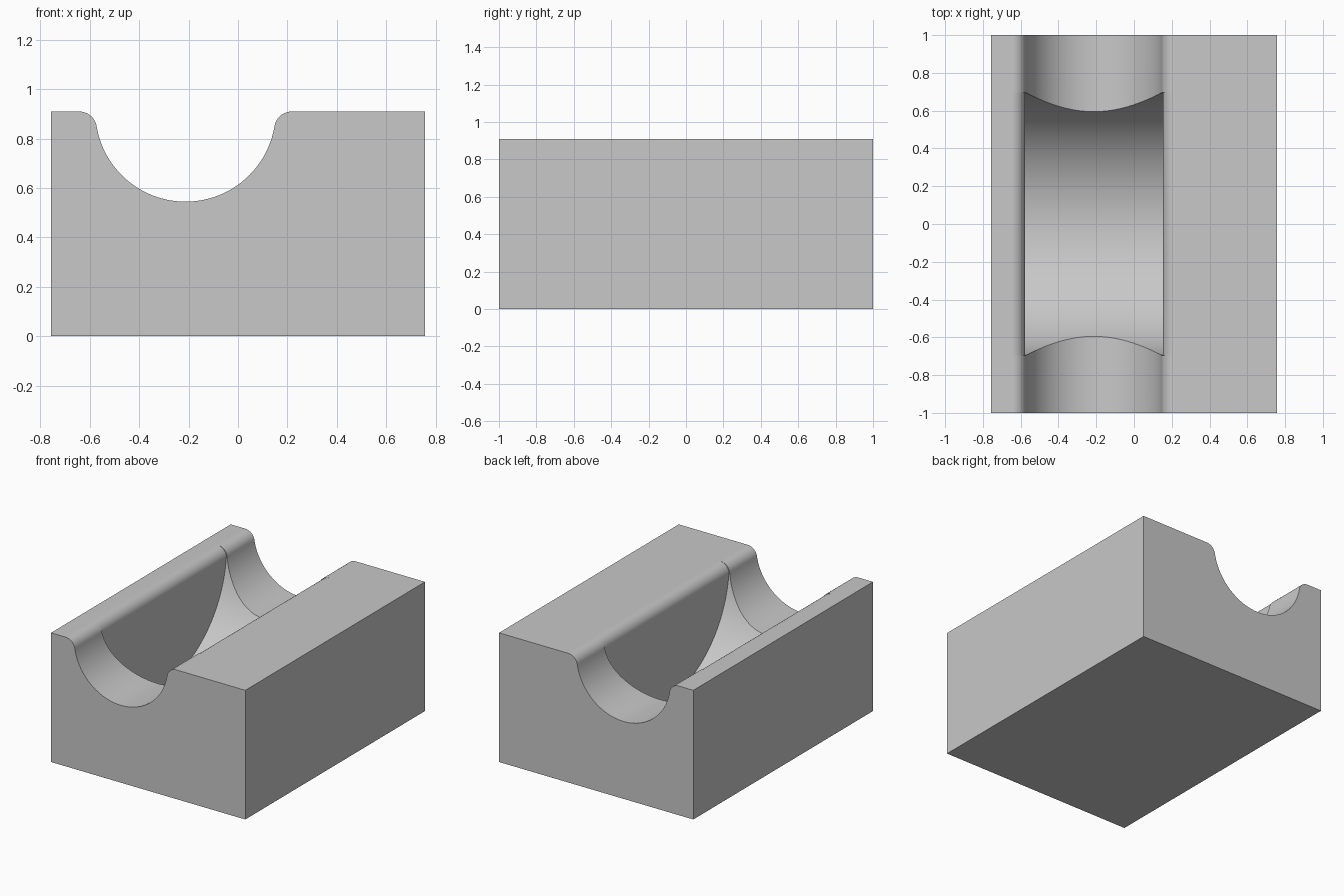
import bpy
import bmesh
from math import sin, cos, pi, atan2, sqrt

cube = bpy.data.objects.get("Cube")
if cube:
    bpy.data.objects.remove(cube, do_unlink=True)

HALF_X, HALF_Y, TOP = 0.757, 1.0, 0.91
CX = -0.2125                 # centre line of the channel
R = 0.365                    # channel radius
FILLET = 0.071               # rounded lip radius
POCKET_R = 0.698             # radius of the cross-wise pocket

grey = bpy.data.materials.new("light grey")
grey.use_nodes = True
colour = (0.58, 0.58, 0.58, 1)
grey.diffuse_color = colour
grey.node_tree.nodes["Principled BSDF"].inputs["Base Color"].default_value = colour


def arc(cx, cz, r, a0, a1, n):
    return [(cx + r * cos(a0 + (a1 - a0) * i / n),
             cz + r * sin(a0 + (a1 - a0) * i / n)) for i in range(n + 1)]


def extrude(name, outline, start, end, axis):
    """Prism from a 2D outline, running along x or y."""
    bm = bmesh.new()
    rings = []
    for d in (start, end):
        rings.append([bm.verts.new((d, a, z) if axis == "x" else (a, d, z))
                      for a, z in outline])
    n = len(outline)
    bm.faces.new(rings[0])
    bm.faces.new(rings[1])
    for i in range(n):
        j = (i + 1) % n
        bm.faces.new((rings[0][i], rings[0][j], rings[1][j], rings[1][i]))
    bmesh.ops.recalc_face_normals(bm, faces=bm.faces)
    mesh = bpy.data.meshes.new(name)
    bm.to_mesh(mesh)
    bm.free()
    mesh.materials.append(grey)
    obj = bpy.data.objects.new(name, mesh)
    bpy.context.collection.objects.link(obj)
    return obj


# Block with a round channel and rounded lips
lip_x = sqrt((R + FILLET) ** 2 - FILLET ** 2)
tilt = atan2(FILLET, lip_x)
right_lip = arc(CX + lip_x, TOP - FILLET, FILLET, pi - tilt, pi / 2, 12)
left_lip = arc(CX - lip_x, TOP - FILLET, FILLET, pi / 2, tilt, 12)
channel = arc(CX, TOP, R, pi + tilt, 2 * pi - tilt, 64)
outline = ([(-HALF_X, 0), (-HALF_X, TOP)] + left_lip + channel[1:-1]
           + right_lip + [(HALF_X, TOP), (HALF_X, 0)])
# The lips meet the channel tangentially
block = extrude("grooved_block", outline, -HALF_Y, HALF_Y, "y")

# Wide cylindrical pocket across the channel
disc = extrude("pocket_cutter", arc(0, TOP, POCKET_R, 0, 2 * pi, 160)[:-1],
               CX - R, CX + R, "x")

# Rounded lips above the pocket walls
wide = R + FILLET
low = TOP - FILLET
flare_outline = (arc(CX - wide, low, FILLET, pi / 2, 0, 12)
                 + arc(CX + wide, low, FILLET, pi, pi / 2, 12)
                 + [(CX + wide, TOP + 0.1), (CX - wide, TOP + 0.1)])
flare = extrude("pocket_lip_cutter", flare_outline, -0.697, 0.697, "y")

bpy.ops.object.select_all(action="DESELECT")
bpy.context.view_layer.objects.active = block
block.select_set(True)
for cutter in (disc, flare):
    mod = block.modifiers.new(cutter.name, "BOOLEAN")
    mod.operation = "DIFFERENCE"
    mod.solver = "EXACT"
    mod.object = cutter
    bpy.ops.object.modifier_apply(modifier=mod.name)
for cutter in (disc, flare):
    bpy.data.objects.remove(cutter, do_unlink=True)

bpy.ops.object.shade_smooth_by_angle(angle=pi / 6)
normals = block.modifiers.new("weighted_normals", "WEIGHTED_NORMAL")
normals.keep_sharp = True
